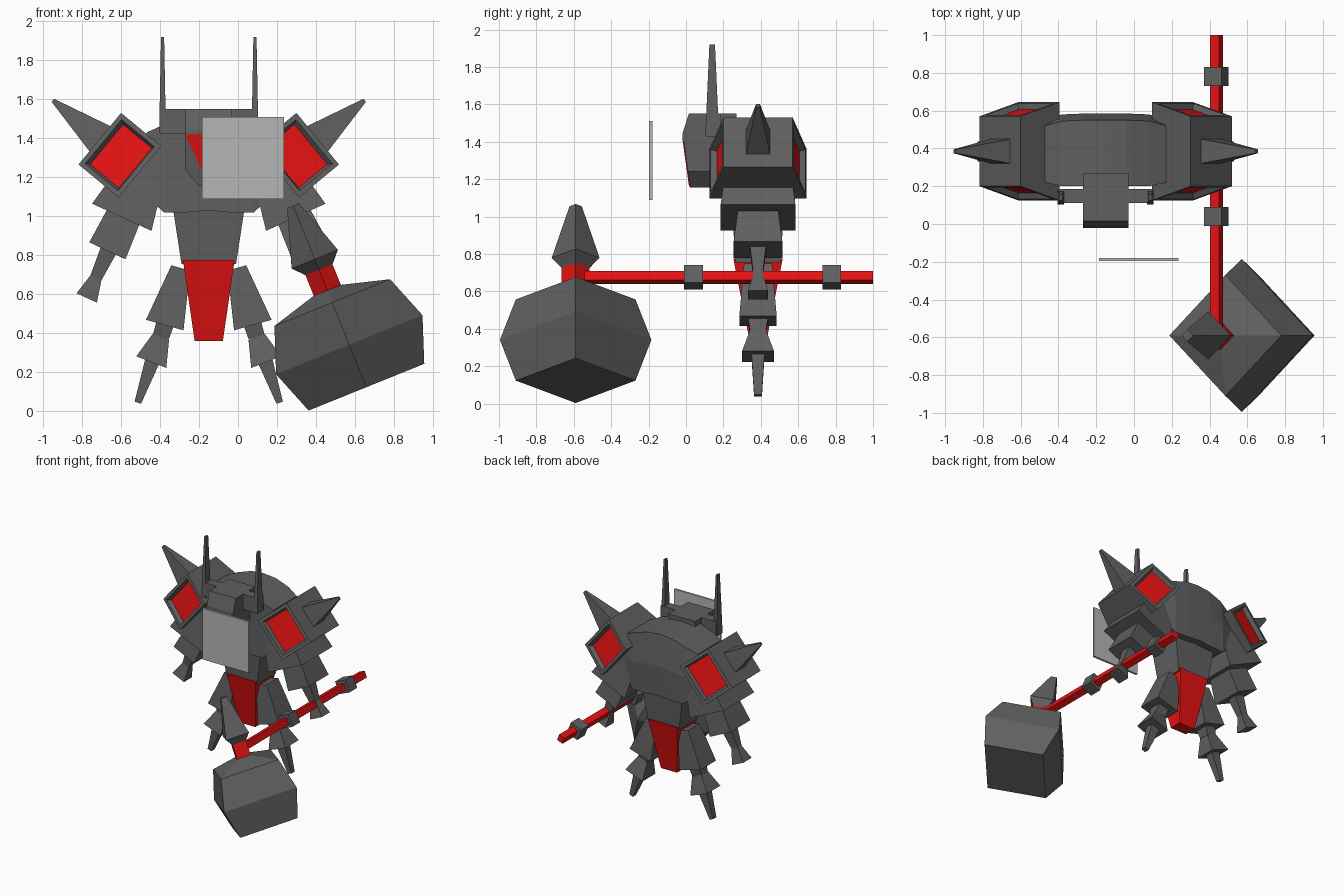
import bpy, bmesh, math

if "Cube" in bpy.data.objects:
    bpy.data.objects.remove(bpy.data.objects["Cube"])

CX, CY = -0.15, 0.385          # centre of the robot body


def material(name, r, g, b):
    m = bpy.data.materials.new(name)
    m.diffuse_color = (r, g, b, 1)
    m.use_nodes = True
    m.node_tree.nodes["Principled BSDF"].inputs["Base Color"].default_value = m.diffuse_color
    return m


GREY = material("dark grey", 0.115, 0.115, 0.115)
RED = material("red", 0.78, 0.006, 0.006)
LIGHT = material("light grey", 0.47, 0.47, 0.47)


def finish(name, bm, *mats):
    bmesh.ops.recalc_face_normals(bm, faces=bm.faces)
    me = bpy.data.meshes.new(name)
    bm.to_mesh(me)
    bm.free()
    for m in mats:
        me.materials.append(m)
    ob = bpy.data.objects.new(name, me)
    bpy.context.collection.objects.link(ob)
    return ob


def loft(rings):
    """Skin a list of equal rings of points and cap both ends."""
    bm = bmesh.new()
    vs = [[bm.verts.new(p) for p in r] for r in rings]
    n = len(vs[0])
    for a, b in zip(vs, vs[1:]):
        for i in range(n):
            j = (i + 1) % n
            bm.faces.new((a[i], a[j], b[j], b[i]))
    bm.faces.new(vs[0])
    bm.faces.new(vs[-1])
    return bm


def limb(p, q, w, hy, cy=CY, side=1):
    """Tapered box from p to q (offset, z); w = full widths, hy = half depths."""
    dx, dz = q[0] - p[0], q[1] - p[1]
    l = math.hypot(dx, dz)
    ux, uz = -dz / l, dx / l
    rings = []
    for (d, z), ww, h in ((p, w[0], hy[0]), (q, w[1], hy[1])):
        rings.append([(CX + side * (d + s * ux * ww / 2), cy + t * h, z + s * uz * ww / 2)
                      for s, t in ((-1, -1), (1, -1), (1, 1), (-1, 1))])
    return loft(rings)


def box(name, x, y, z, mat, tilt=0.0):
    """Box from ranges, optionally turned about the y axis."""
    cx, cz = sum(x) / 2, sum(z) / 2
    c, s = math.cos(tilt), math.sin(tilt)
    rings = []
    for yy in y:
        ring = []
        for a, b in ((x[0], z[0]), (x[1], z[0]), (x[1], z[1]), (x[0], z[1])):
            a, b = a - cx, b - cz
            ring.append((cx + a * c - b * s, yy, cz + a * s + b * c))
        rings.append(ring)
    return finish(name, loft(rings), mat)


# Torso: arched top, slightly rounded back
stations = [(-.32, 1.10, 1.43, .22, .55), (-.23, 1.02, 1.47, .20, .575), (-.11, 1.02, 1.51, .20, .58),
            (0, 1.03, 1.52, .20, .58)]
stations += [(-s[0],) + s[1:] for s in stations[-2::-1]]
finish("torso", loft([[(CX + d, yf, zb), (CX + d, yb, zb), (CX + d, yb + .005, (zb + zt) / 2),
                       (CX + d, yb - .03, zt), (CX + d, yf, zt)]
                      for d, zb, zt, yf, yb in stations]), GREY)

# Waist and hanging cloth block
finish("waist", limb((0, 1.05), (0, .755), (.37, .28), (.14, .12)), GREY)
finish("loincloth", limb((0, .776), (0, .36), (.265, .145), (.132, .05)), RED)

# Paired limbs: name, start, end, widths, half depths
parts = [
    ("upper_arm", (.318, 1.275), (.446, .995), (.215, .335), (.165, .20)),
    ("forearm", (.43, 1.015), (.52, .823), (.18, .205), (.105, .13)),
    ("wrist", (.512, .83), (.579, .684), (.087, .062), (.043, .025)),
    ("hand", (.579, .684), (.626, .581), (.062, .115), (.025, .053)),
    ("thigh", (.144, .735), (.226, .442), (.10, .20), (.075, .10)),
    ("knee", (.222, .455), (.246, .38), (.092, .085), (.055, .042)),
    ("shin", (.246, .38), (.295, .252), (.09, .165), (.042, .085)),
    ("foot", (.288, .262), (.364, .044), (.077, .035), (.035, .021)),
    ("shoulder_spike", (.555, 1.395), (.80, 1.595), (.17, .02), (.065, .01)),
]
for side, tag in ((-1, "left"), (1, "right")):
    for name, p, q, w, h in parts:
        finish(f"{tag}_{name}", limb(p, q, w, h, side=side), GREY)

    # Shoulder guard with sunken red panels front and back
    bm = limb((.354, 1.229), (.559, 1.398), (.343, .343), (.26, .185), side=side)
    bmesh.ops.recalc_face_normals(bm, faces=bm.faces)
    panels = [f for f in bm.faces if abs(f.normal.y) > .7]
    for f in panels:
        bmesh.ops.inset_region(bm, faces=[f], thickness=.035)
        bmesh.ops.inset_region(bm, faces=[f], thickness=.02, depth=-.03)
        f.material_index = 1
    finish(f"{tag}_shoulder_guard", bm, GREY, RED)

    # Helmet horn
    finish(f"{tag}_horn", limb((.237, 1.43), (.237, 1.92), (.035, .016), (.037, .015), .14, side), GREY)

# Helmet: crown with sloped brow, crossbar, pointed jaw and red face plate
crown = [(-.02, 1.42), (-.02, 1.44), (.015, 1.55), (.27, 1.55), (.27, 1.42)]
finish("helmet_crown", loft([[(CX + d, y, z) for y, z in crown] for d in (-.12, .12)]), GREY)
box("helmet_crossbar", (CX - .25, CX + .25), (.11, .185), (1.425, 1.55), GREY)
jaw = [(-.12, 1.42), (-.12, 1.24), (-.05, 1.155), (.05, 1.155), (.12, 1.24), (.12, 1.42)]


def face_y(z):
    return -.015 + (1.42 - z) * .14


finish("jaw", loft([[(CX + d, face_y(z), z) for d, z in jaw],
                    [(CX + d, .24, z) for d, z in jaw]]), GREY)
visor = [(-.12, 1.42), (0, 1.16), (.12, 1.42)]
finish("face_plate", loft([[(CX + d, face_y(z) + o, z) for d, z in visor]
                           for o in (-.005, .002)]), RED)

# Floating panel in front
box("floating_panel", (-.185, .235), (-.197, -.18), (1.09, 1.51), LIGHT)

# Hammer shaft and grips, turned with the hammer
HX, HY, HZ, TILT = .436, -.59, .675, math.radians(22)


def bar(name, y, size, mat):
    box(name, (HX - size / 2, HX + size / 2), y, (HZ - size / 2, HZ + size / 2), mat, TILT)


bar("hammer_shaft", (HY, 1.0), .053, RED)
bar("front_grip", (-.01, .09), .10, GREY)
bar("rear_grip", (.73, .83), .10, GREY)


def diamond(name, steps, mat):
    """Four-cornered solid along the tilted hammer axis: (distance up, half diagonal)."""
    s, c = math.sin(TILT), math.cos(TILT)
    rings = []
    for t, r in steps:
        x, z = HX - s * t, HZ + c * t
        rings.append([(x + c * r, HY, z + s * r), (x, HY + r, z),
                      (x - c * r, HY, z - s * r), (x, HY - r, z)])
    finish(name, loft(rings), mat)


diamond("hammer_collar", [(-.075, .075), (.065, .075)], RED)
diamond("hammer_spike", [(.055, .075), (.113, .128), (.41, .033)], GREY)
diamond("hammer_head", [(-.06, .078), (-.127, .32), (-.36, .405), (-.595, .32)], GREY)
